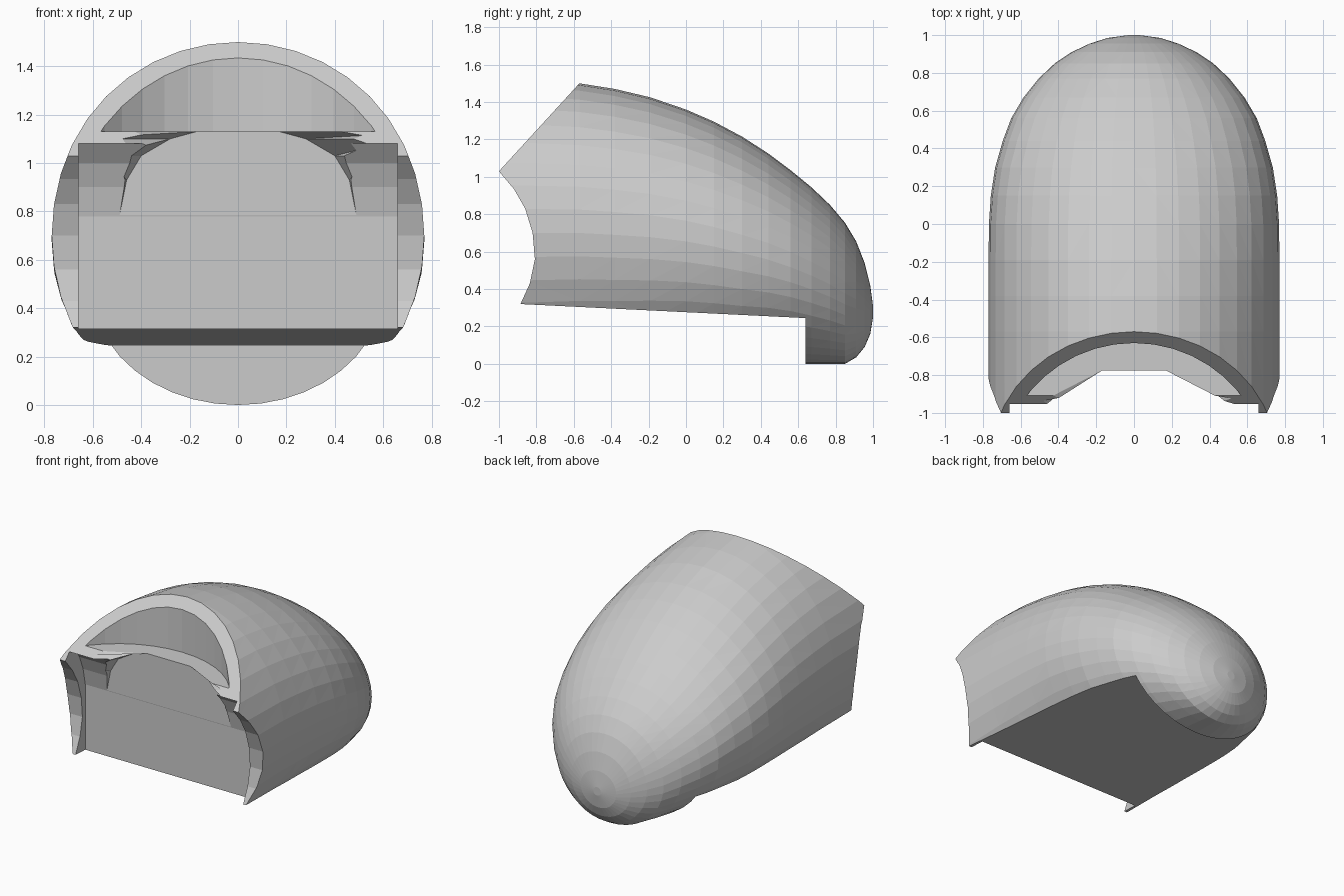
import bpy, bmesh, math

if "Cube" in bpy.data.objects:
    bpy.data.objects.remove(bpy.data.objects["Cube"])


def make(name, rings):
    """Solid lofted through rings of equal length, capped at both ends."""
    bm = bmesh.new()
    vs = [[bm.verts.new(p) for p in r] for r in rings]
    n = len(rings[0])
    for a, b in zip(vs, vs[1:]):
        for i in range(n):
            j = (i + 1) % n
            bm.faces.new((a[i], a[j], b[j], b[i]))
    caps = [bm.faces.new(vs[0]), bm.faces.new(vs[-1])]
    bmesh.ops.recalc_face_normals(bm, faces=bm.faces[:])
    bmesh.ops.triangulate(bm, faces=[f for f in bm.faces if len(f.verts) > 3])
    bmesh.ops.recalc_face_normals(bm, faces=bm.faces[:])
    me = bpy.data.meshes.new(name)
    bm.to_mesh(me)
    bm.free()
    ob = bpy.data.objects.new(name, me)
    bpy.context.collection.objects.link(ob)
    return ob


def cut(target, cutter):
    cutter.hide_render = True
    m = target.modifiers.new("cut", 'BOOLEAN')
    m.operation, m.solver, m.object = 'DIFFERENCE', 'EXACT', cutter
    bpy.context.view_layer.objects.active = target
    bpy.ops.object.modifier_apply(modifier=m.name)
    bpy.data.objects.remove(cutter)


def side_prism(name, yz, half_width):
    return make(name, [[(x, y, z) for y, z in yz] for x in (-half_width, half_width)])


# Rounded shell: elliptical sections as (y, half width, top, bottom)
sections = [
    (-1.10, .77, 1.53, -.12), (-.85, .77, 1.52, -.12), (-.57, .77, 1.50, -.10),
    (-.38, .77, 1.47, -.09), (-.19, .77, 1.425, -.07), (0, .768, 1.36, -.05),
    (.15, .758, 1.295, -.04), (.30, .735, 1.215, -.03), (.44, .695, 1.125, -.01),
    (.56, .65, 1.035, 0), (.67, .585, .945, 0), (.77, .505, .85, 0),
    (.85, .42, .755, 0), (.91, .33, .655, .035), (.955, .235, .54, .09),
    (.985, .14, .42, .16), (1.0, .03, .31, .25)]
N = 40
shell = make("shell", [
    [(w * math.cos(2 * math.pi * i / N), y,
      (t + b) / 2 + (t - b) / 2 * math.sin(2 * math.pi * i / N)) for i in range(N)]
    for y, w, t, b in sections])

# Sloped brow, hollow front edge, underside and heel step
cut(shell, side_prism("outline_cutter", [
    (-.4327, 1.65), (-1.0, 1.03), (-.92, .935), (-.86, .83), (-.82, .70), (-.808, .56),
    (-.835, .43), (-.885, .32), (.64, .245), (.64, -.4), (-1.5, -.4), (-1.5, 1.65)], 1.2))

# Flat front panel set back between the side lips
cut(shell, side_prism("panel_cutter", [
    (-.775, .1), (-.775, .78), (-.80, .90), (-.84, 1.0), (-.90, 1.08),
    (-1.4, 1.08), (-1.4, .1)], .66))

# Arched opening flaring forward under the ledge
back = [(.49, .15), (.49, .78), (.46, .93), (.40, 1.03), (.28, 1.10), (.17, 1.13), (.08, 1.145)]
front = [(.51, .15), (.51, .78), (.52, .93), (.55, 1.03), (.68, 1.10), (.80, 1.13), (.5, 1.18)]


def arch(half, y):
    return [(x, y, z) for x, z in half] + [(-x, y, z) for x, z in reversed(half)]


cut(shell, make("arch_cutter", [arch(back, -.776), arch(front, -1.10)]))

# Curved recess above the ledge
R, cy = .72, -1.35
arc = [(R * math.sin(a), cy + R * math.cos(a))
       for a in (math.radians(-75 + 150 * i / 18) for i in range(19))]
cut(shell, make("recess_cutter", [[(x, y, z) for x, y in arc] for z in (1.13, 1.8)]))

for p in shell.data.polygons:
    p.use_smooth = False
